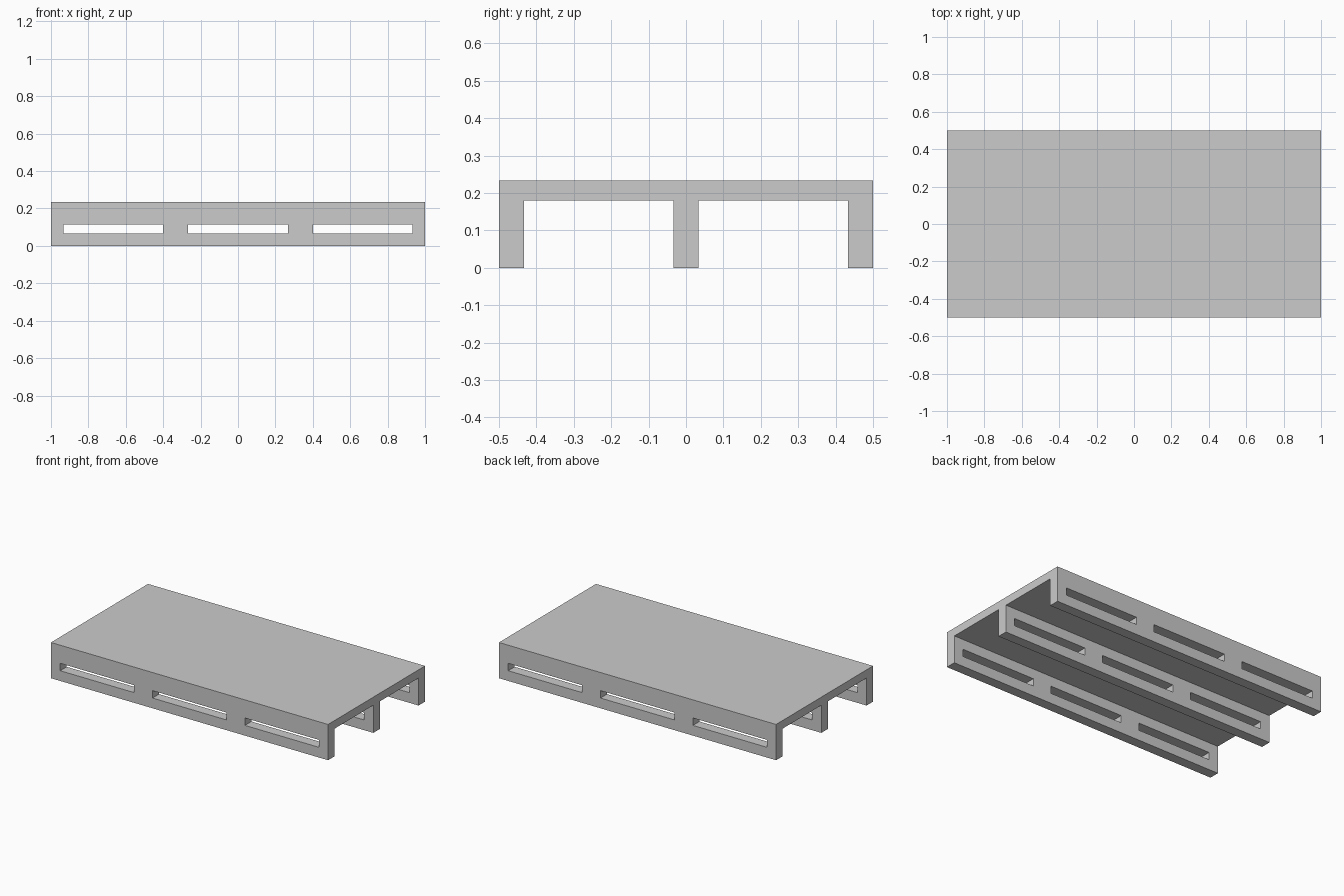
import bpy, bmesh

if "Cube" in bpy.data.objects:
    bpy.data.objects.remove(bpy.data.objects["Cube"])

LENGTH, WIDTH, HEIGHT = 2.0, 1.0, 0.2333
DECK_BOTTOM, RUNNER = 0.18, 0.0667
SLOT_LENGTH, SLOT_PITCH = 0.5333, 0.6667
SLOT_LOW, SLOT_HIGH = 0.0667, 0.115


def make_object(name, bm):
    bmesh.ops.recalc_face_normals(bm, faces=bm.faces)
    mesh = bpy.data.meshes.new(name)
    bm.to_mesh(mesh)
    bm.free()
    obj = bpy.data.objects.new(name, mesh)
    bpy.context.collection.objects.link(obj)
    return obj


# Pallet body: E-shaped end profile (deck plus three runners) extruded along x
h, r = WIDTH / 2, RUNNER
half = [(h, HEIGHT), (h, 0), (h - r, 0), (h - r, DECK_BOTTOM), (r / 2, DECK_BOTTOM), (r / 2, 0)]
profile = half + [(-y, z) for y, z in reversed(half)]
bm = bmesh.new()
end = bm.faces.new([bm.verts.new((-LENGTH / 2, y, z)) for y, z in profile])
side = bmesh.ops.extrude_face_region(bm, geom=[end], use_keep_orig=True)
moved = [v for v in side["geom"] if isinstance(v, bmesh.types.BMVert)]
bmesh.ops.translate(bm, verts=moved, vec=(LENGTH, 0, 0))
pallet = make_object("pallet_body", bm)

# Slot cutters: three bars passing through every runner
bm = bmesh.new()
for i in (-1, 0, 1):
    bar = bmesh.ops.create_cube(bm, size=1)["verts"]
    bmesh.ops.scale(bm, verts=bar, vec=(SLOT_LENGTH, WIDTH + 0.2, SLOT_HIGH - SLOT_LOW))
    bmesh.ops.translate(bm, verts=bar, vec=(i * SLOT_PITCH, 0, (SLOT_LOW + SLOT_HIGH) / 2))
cutter = make_object("slot_cutter", bm)
cutter.hide_render = True

# Cut the slots, then discard the helper
cut = pallet.modifiers.new("slots", "BOOLEAN")
cut.operation, cut.solver, cut.object = "DIFFERENCE", "EXACT", cutter
bpy.context.view_layer.objects.active = pallet
pallet.select_set(True)
bpy.ops.object.modifier_apply(modifier=cut.name)
bpy.data.objects.remove(cutter)
